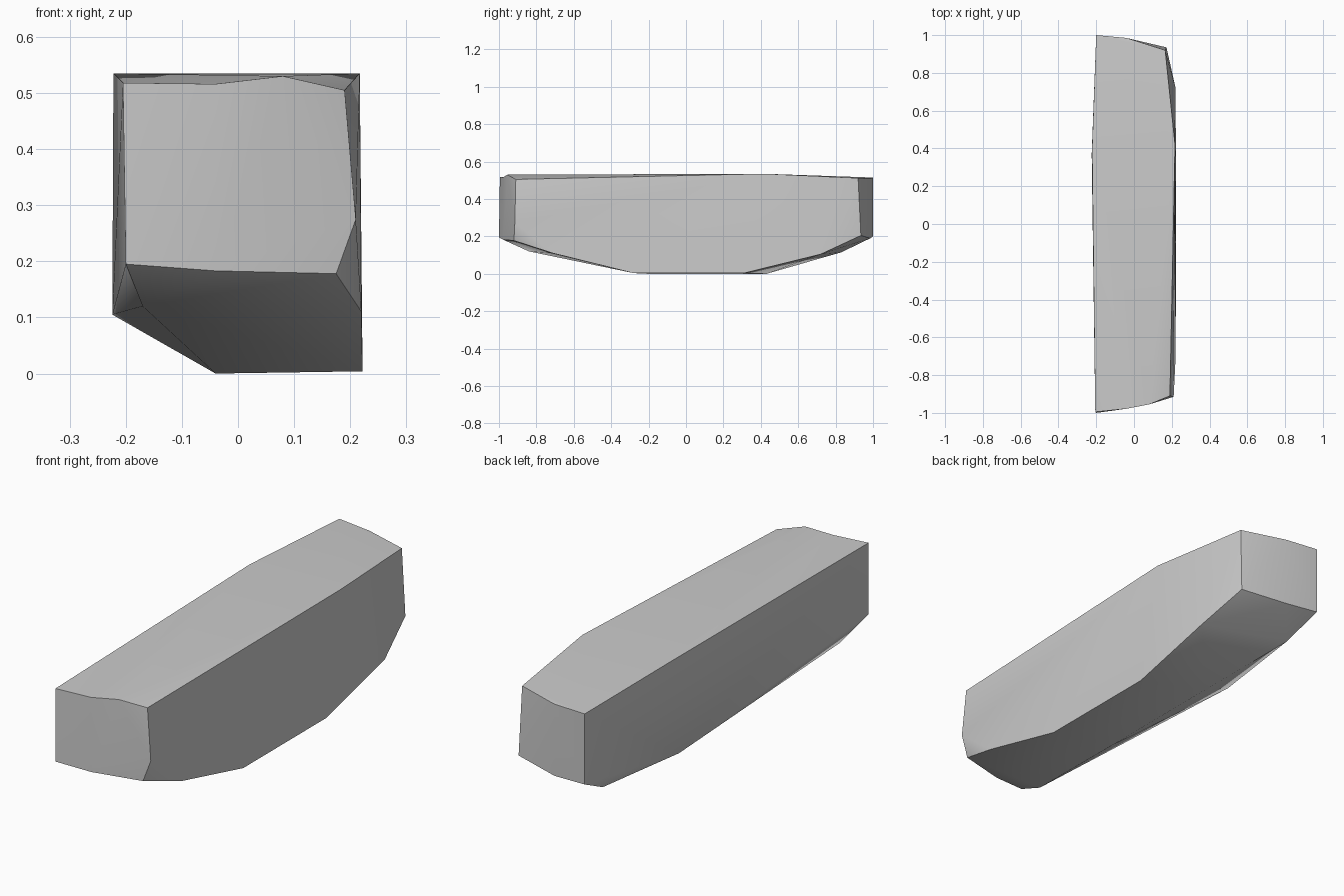
import bpy
import bmesh
import math

default_cube = bpy.data.objects.get("Cube")
if default_cube:
    bpy.data.objects.remove(default_cube, do_unlink=True)


def make_material(name, colour):
    material = bpy.data.materials.new(name)
    material.use_nodes = True
    material.diffuse_color = colour
    shader = next(n for n in material.node_tree.nodes if n.type == "BSDF_PRINCIPLED")
    shader.inputs["Base Color"].default_value = colour
    return material


# Outlines of the stone block, each a loop of (x, y, z) corners
straight_side = [
    (-.205, -.995, .518), (-.222, .4, .535), (-.2, 1, .515),
    (-.2, 1, .2), (-.17, .83, .115), (-.224, .37, .105),
    (-.17, -.84, .12), (-.2, -1, .195),
]
centre_ends = [
    (.08, -.955, .53), (-.04, -.978, .526), (-.04, -.978, .183),
    (-.04, .985, .51), (-.04, .985, .19),
]
underside = [(-.04, -.2, 0), (-.04, .43, 0)]
tapered_side = [
    (.19, -.91, .505), (.217, .42, .535), (.165, .92, .512),
    (.172, .935, .205), (.22, .72, .105), (.222, .31, .004),
    (.222, -.28, .004), (.22, -.71, .11), (.175, -.92, .178),
    (.21, -.915, .275),
]

# Wrap the outlines in one faceted solid
mesh = bpy.data.meshes.new("stone_block")
bm = bmesh.new()
for outline in (straight_side, centre_ends, underside, tapered_side):
    for corner in outline:
        bm.verts.new(corner)
hull = bmesh.ops.convex_hull(bm, input=bm.verts[:])
unused = [v for v in bm.verts if not v.link_faces]
bmesh.ops.delete(bm, geom=unused, context="VERTS")

# Worn notch in the front top edge
for v in bm.verts:
    if abs(v.co.x + .04) < .01 and v.co.y < -.9 and v.co.z > .5:
        v.co.z -= .01

bmesh.ops.recalc_face_normals(bm, faces=bm.faces[:])
bm.to_mesh(mesh)
bm.free()

block = bpy.data.objects.new("stone_block", mesh)
bpy.context.collection.objects.link(block)
mesh.materials.append(make_material("plain grey", (.6, .6, .6, 1)))

# Smooth the gentle bends and keep the corners crisp
bpy.ops.object.select_all(action="DESELECT")
block.select_set(True)
bpy.context.view_layer.objects.active = block
bpy.ops.object.shade_smooth_by_angle(angle=math.radians(35))
